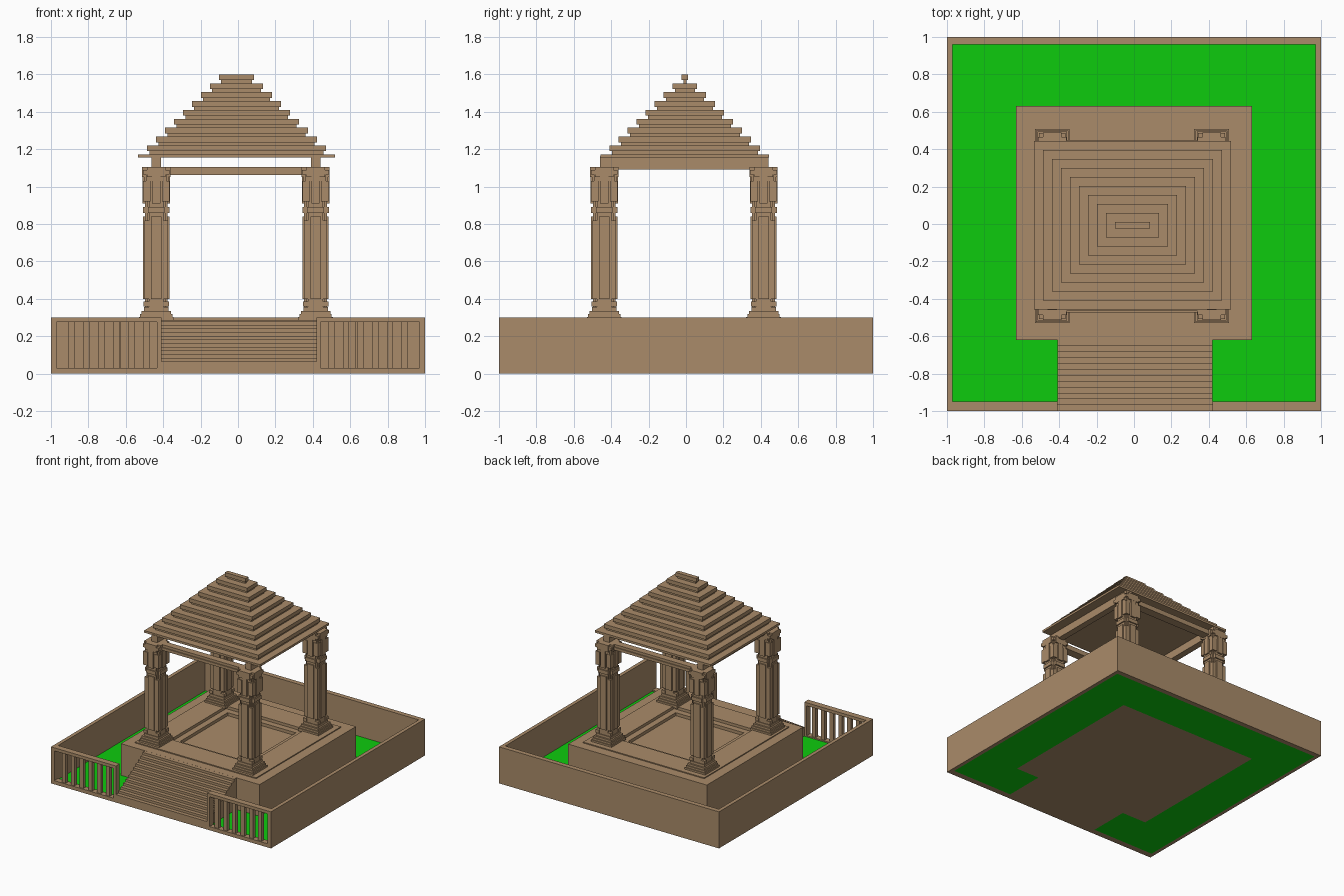
import bpy, bmesh
from mathutils import Matrix, Vector

if "Cube" in bpy.data.objects:
    bpy.data.objects.remove(bpy.data.objects["Cube"])


def material(name, rgb):
    m = bpy.data.materials.new(name)
    m.diffuse_color = (*rgb, 1)
    m.use_nodes = True
    m.node_tree.nodes["Principled BSDF"].inputs["Base Color"].default_value = m.diffuse_color
    return m


STONE = material("sandstone_brown", (0.40, 0.26, 0.142))
GRASS = material("grass_green", (0.004, 0.60, 0.004))


def build(name, boxes, mat=STONE):
    """One object from boxes given as (x0, x1, y0, y1, z0, z1)."""
    bm = bmesh.new()
    for x0, x1, y0, y1, z0, z1 in boxes:
        c = Vector(((x0 + x1) / 2, (y0 + y1) / 2, (z0 + z1) / 2))
        bmesh.ops.create_cube(bm, size=1, matrix=Matrix.Translation(c) @ Matrix.Diagonal((x1 - x0, y1 - y0, z1 - z0, 1)))
    me = bpy.data.meshes.new(name)
    bm.to_mesh(me)
    bm.free()
    me.materials.append(mat)
    ob = bpy.data.objects.new(name, me)
    bpy.context.collection.objects.link(ob)
    return ob


def ring(a, b, z0, z1):
    """Square ring of four boxes, outer half size a, inner half size b."""
    return [(-a, a, b, a, z0, z1), (-a, a, -a, -b, z0, z1),
            (-a, -b, -b, b, z0, z1), (b, a, -b, b, z0, z1)]


def slab(cx, cy, hx, hy, z0, z1):
    return (cx - hx, cx + hx, cy - hy, cy + hy, z0, z1)


# Lawn, in pieces around the platform and stairs
build("lawn", [(-0.97, -0.63, -0.95, 0.96, 0, 0.02), (0.63, 0.97, -0.95, 0.96, 0, 0.02),
               (-0.63, 0.63, 0.63, 0.96, 0, 0.02),
               (-0.63, -0.41, -0.95, -0.62, 0, 0.02), (0.42, 0.63, -0.95, -0.62, 0, 0.02)], GRASS)

# Boundary walls on the back and sides
build("boundary_wall", [(-1, -0.97, -1, 1, 0, 0.3), (0.97, 1, -1, 1, 0, 0.3),
                        (-0.97, 0.97, 0.96, 1, 0, 0.3)])

# Front fences: rails, end post and bars
for name, x0, x1 in (("left_fence", -0.97, -0.41), ("right_fence", 0.42, 0.97)):
    parts = [(x0, x1, -1, -0.95, 0, 0.03), (x0, x1, -1, -0.95, 0.275, 0.3)]
    post = (x1 - 0.022, x1) if x0 < 0 else (x0, x0 + 0.022)
    parts.append((*post, -1, -0.95, 0.03, 0.275))
    for i in range(6):
        c = x0 + (x1 - x0) * (i + 1) / 7
        parts.append((c - 0.017, c + 0.017, -0.99, -0.96, 0.03, 0.275))
    build(name, parts)

# Platform with raised border and sunken floor
build("platform", [(-0.63, 0.63, -0.62, 0.63, 0, 0.24)] + [
    (-0.63, 0.63, 0.36, 0.63, 0.24, 0.28), (-0.63, 0.63, -0.62, -0.36, 0.24, 0.28),
    (-0.63, -0.36, -0.36, 0.36, 0.24, 0.28), (0.36, 0.63, -0.36, 0.36, 0.24, 0.28)])
build("platform_border", ring(0.55, 0.36, 0.28, 0.288) + ring(0.36, 0.31, 0.24, 0.265))

# Stairs
n = 12
build("stairs", [(-0.41, 0.42, -1 + 0.38 * i / n, -1 + 0.38 * (i + 1) / n, 0, 0.065 + 0.0195 * i)
                 for i in range(n)])


# Columns: stepped base, ribbed shaft, carved capital
def column(name, cx, cy):
    def sq(h, z0, z1):
        return slab(cx, cy, h, h, z0, z1)

    def cross(a, w, z0, z1):
        return [slab(cx, cy, a, w, z0, z1), slab(cx, cy, w, a, z0, z1)]

    def corners(o, h, z0, z1):
        return [slab(cx + sx * o, cy + sy * o, h, h, z0, z1) for sx in (-1, 1) for sy in (-1, 1)]

    p = [sq(0.093, 0.28, 0.302), sq(0.086, 0.302, 0.318), sq(0.079, 0.318, 0.335)]
    p += [sq(0.066, 0.335, 0.355), sq(0.05, 0.355, 1.10)]
    p += cross(0.07, 0.028, 0.40, 0.84) + cross(0.061, 0.04, 0.355, 1.04)
    p += corners(0.05, 0.012, 0.40, 0.82) + corners(0.052, 0.016, 0.36, 0.385)
    p += cross(0.071, 0.045, 0.86, 0.89) + corners(0.05, 0.02, 0.92, 1.03)
    p += cross(0.074, 0.022, 0.91, 1.07)
    p += cross(0.066, 0.055, 1.03, 1.065) + [sq(0.072, 1.065, 1.09)] + cross(0.075, 0.05, 1.05, 1.106)
    build(name, p)


LO, HI = -0.437, 0.415
column("front_left_column", LO, LO)
column("front_right_column", HI, LO)
column("back_left_column", LO, HI)
column("back_right_column", HI, HI)

# Cross beams along x, in two tiers, and higher side beams along y
for name, y in (("front_beam", LO), ("back_beam", HI)):
    build(name, [(LO, HI, y - 0.035, y + 0.035, 1.062, 1.085), (LO, HI, y - 0.028, y + 0.028, 1.085, 1.106)])
for name, x in (("left_beam", LO), ("right_beam", HI)):
    build(name, [(x - 0.026, x + 0.026, -0.46, 0.44, 1.092, 1.16)])

# Roof: thin overhanging tiers on narrower courses
tiers = []
for i in range(10):
    hx, hy, z = 0.526 - 0.048 * i, 0.45 - 0.048 * i, 1.155 + 0.0475 * i
    tiers.append(slab(-0.008, -0.006, hx, hy, z, z + 0.0175))
    if i < 9:
        tiers.append(slab(-0.008, -0.006, hx - 0.06, max(hy - 0.06, 0.008), z + 0.0175, z + 0.0475))
        tiers.append(slab(-0.008, -0.006, hx - 0.048 + 0.0, max(hy - 0.048, 0.012), z + 0.034, z + 0.0475))
build("stepped_roof", tiers)
